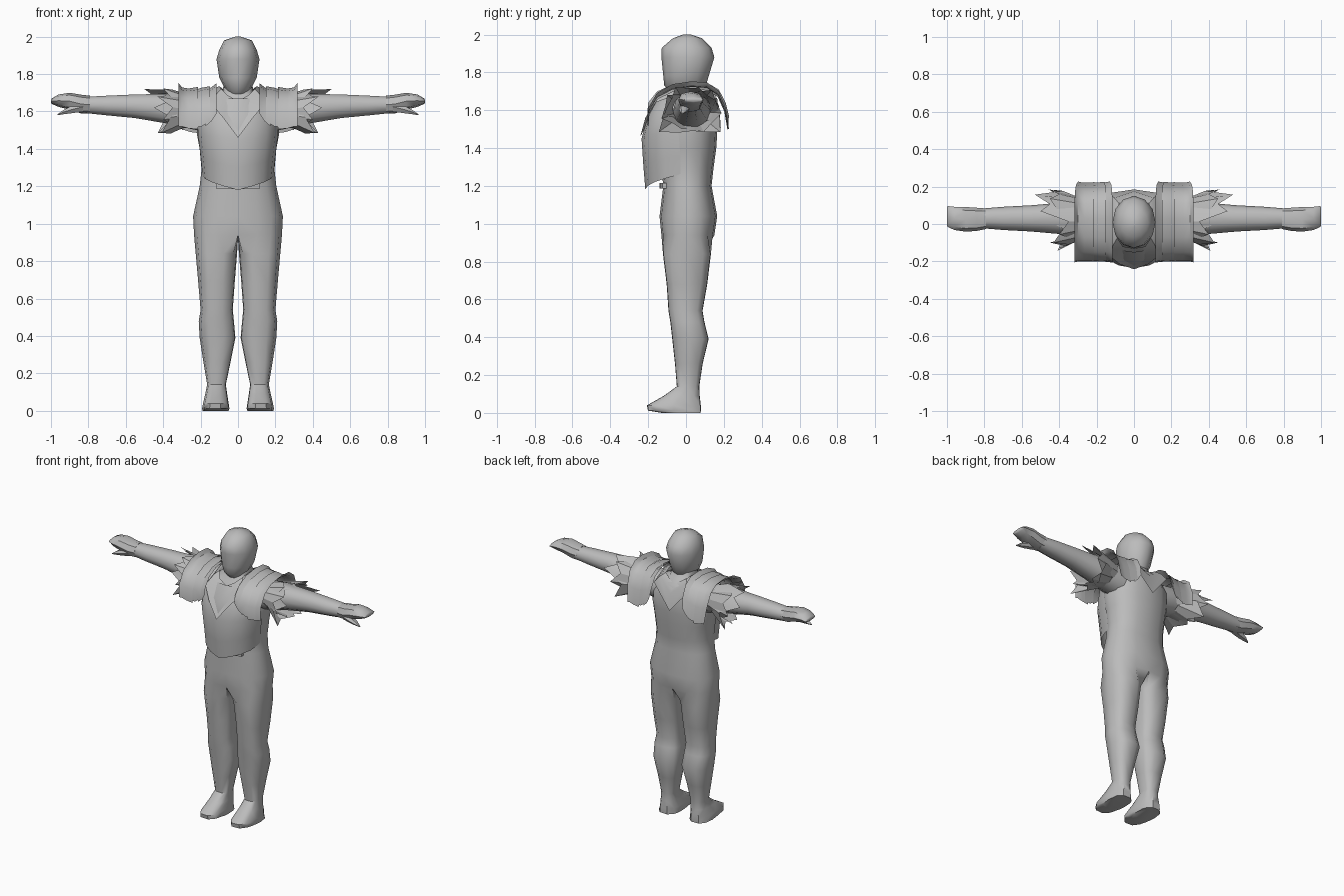
import bpy, bmesh, math
from math import sin, cos, radians, pi

if "Cube" in bpy.data.objects:
    bpy.data.objects.remove(bpy.data.objects["Cube"])

grey = bpy.data.materials.new("plain grey")
grey.diffuse_color = (0.5, 0.5, 0.5, 1)
grey.use_nodes = True
grey.node_tree.nodes["Principled BSDF"].inputs["Base Color"].default_value = grey.diffuse_color


def finish(name, bm, mirror=True, angle=45, clip=True):
    """Turn a bmesh into a mirrored, smooth-shaded object."""
    me = bpy.data.meshes.new(name)
    bmesh.ops.recalc_face_normals(bm, faces=bm.faces)
    bm.to_mesh(me)
    bm.free()
    me.materials.append(grey)
    ob = bpy.data.objects.new(name, me)
    bpy.context.collection.objects.link(ob)
    if mirror:
        m = ob.modifiers.new("mirror", 'MIRROR')
        m.use_clip = clip
        m.use_mirror_merge = clip
        m.merge_threshold = 0.002
    bpy.ops.object.select_all(action='DESELECT')
    bpy.context.view_layer.objects.active = ob
    ob.select_set(True)
    bpy.ops.object.shade_smooth_by_angle(angle=radians(angle))
    return ob


def skin(bm, rows, closed=False, caps=(False, False)):
    """Bridge rows of equal point count; rows may hold points or verts."""
    vs = [[p if isinstance(p, bmesh.types.BMVert) else bm.verts.new(p) for p in r] for r in rows]
    n = len(vs[0])
    for a, b in zip(vs, vs[1:]):
        for i in range(n if closed else n - 1):
            j = (i + 1) % n
            bm.faces.new((a[i], a[j], b[j], b[i]))
    for flag, r in zip(caps, (vs[0], vs[-1])):
        if flag:
            bm.faces.new(r)
    return vs


def power(v, p):
    return math.copysign(abs(v) ** p, v)


# Body: open half rings for the trunk, closed rings for the leg
trunk = [  # z, half width, front y, back y
    (1.75, .075, -.06, .085), (1.70, .085, -.07, .11), (1.67, .15, -.10, .15),
    (1.58, .215, -.14, .17), (1.48, .22, -.15, .165), (1.40, .205, -.14, .16),
    (1.29, .195, -.13, .145), (1.20, .205, -.12, .135), (1.04, .24, -.14, .165),
    (.94, .235, -.13, .15)]
leg = [  # z, inner x, outer x, front y, back y
    (.84, .005, .226, -.125, .135), (.68, .018, .212, -.105, .115), (.54, .028, .20, -.095, .09),
    (.48, .022, .21, -.085, .10), (.39, .014, .205, -.075, .122), (.26, .04, .185, -.06, .09),
    (.14, .065, .165, -.05, .072), (.09, .058, .175, -.12, .075), (.04, .05, .187, -.21, .082),
    (.012, .046, .192, -.205, .082), (.0, .05, .19, -.13, .08)]
bm = bmesh.new()
rows = []
for z, rx, f, b in trunk:
    rows.append([(rx * power(cos(a), .85) if 0 < k < 8 else 0,
                  (f + b) / 2 + (b - f) / 2 * power(sin(a), .85), z)
                 for k in range(9) for a in [-pi / 2 + pi * k / 8]])
vs = skin(bm, rows)
crotch = [bm.verts.new((0, y, .92)) for y in (.09, .01, -.07)]
angles = [radians(-140 + 35 * k) for k in range(9)] + [radians(a) for a in (160, 180, 200)]
legs = [vs[-1] + crotch]
for z, i, o, f, b in leg:
    legs.append([((i + o) / 2 + (o - i) / 2 * power(cos(a), .75),
                  (f + b) / 2 + (b - f) / 2 * power(sin(a), .75), z) for a in angles])
skin(bm, legs, True, (False, True))
finish("body", bm)


def x_loft(name, rings, n=10, p=.9):
    """Limb along x from rings of x, y, z, half depth, half height."""
    bm = bmesh.new()
    skin(bm, [[(x, y + ry * power(cos(2 * pi * k / n), p), z + rz * power(sin(2 * pi * k / n), p))
               for k in range(n)] for x, y, z, ry, rz in rings], True, (True, True))
    return finish(name, bm, clip=False)


# Arms, mitts and thumbs
x_loft("arm", [(.14, .03, 1.58, .10, .10), (.24, .03, 1.595, .10, .095), (.38, .03, 1.615, .085, .083),
               (.55, .03, 1.628, .07, .066), (.70, .03, 1.632, .062, .055), (.82, .03, 1.635, .052, .045)])
x_loft("hand", [(.79, .028, 1.636, .055, .048), (.84, .025, 1.64, .062, .05), (.90, .025, 1.655, .066, .045),
                (.96, .03, 1.658, .062, .033), (.995, .04, 1.655, .056, .015), (1.0, .04, 1.655, .05, .008)], 8)
x_loft("thumb", [(.83, .0, 1.625, .03, .03), (.89, -.01, 1.61, .028, .022),
                 (.93, -.015, 1.598, .02, .014), (.965, -.02, 1.583, .004, .003)], 6)

# Head
bm = bmesh.new()
head = [(1.685, .045, -.07, .06), (1.73, .075, -.115, .105), (1.78, .10, -.12, .12), (1.88, .115, -.13, .15),
        (1.93, .10, -.128, .135), (1.98, .075, -.07, .085), (2.0, .015, -.015, .025)]
skin(bm, [[(rx * cos(pi * k / 6), (f + b) / 2 + (b - f) / 2 * sin(pi * k / 6), z)
           for k in range(12)] for z, rx, f, b in head], True, (True, True))
finish("head", bm, False)

# Breastplate: front shell with a pointed lower hem
plate = [(1.18, .19, -.215, -.03), (1.30, .20, -.225, -.03), (1.45, .215, -.235, -.04),
         (1.58, .205, -.20, -.05), (1.67, .13, -.15, -.04)]
bm = bmesh.new()
rows = []
for j, (z, rx, f, s) in enumerate(plate):
    rows.append([(rx * sin(pi / 2 * t), s + (f - s) * cos(pi / 2 * t) ** .9 if t < 1 else s,
                  z + .08 * t * (1 - j / 4)) for t in (0, .25, .5, .75, 1)])
skin(bm, rows)
finish("breastplate", bm)

# Belt buckle below the breastplate
bm = bmesh.new()
skin(bm, [[(x, y, z) for x, y in ((0, -.14), (.07, -.138), (.115, -.125), (.115, -.06))]
          for z in (1.185, 1.215)])
finish("buckle", bm)

# Collar with a V point at front and back
bm = bmesh.new()
skin(bm, [
    [(0, -.13, 1.655), (.06, -.12, 1.69), (.09, -.075, 1.72), (.10, .02, 1.735), (.08, .11, 1.72), (0, .14, 1.67)],
    [(0, -.175, 1.58), (.065, -.165, 1.635), (.11, -.11, 1.70), (.125, .02, 1.725), (.105, .14, 1.70), (0, .175, 1.62)],
    [(0, -.242, 1.46), (.075, -.215, 1.56), (.14, -.165, 1.64), (.15, .02, 1.705), (.135, .165, 1.66), (0, .185, 1.50)]])
finish("collar", bm, angle=30)

# Shoulder guards: overlapping curved bands arching from front to back
arch = [(-.20, 1.52), (-.195, 1.60), (-.15, 1.67), (-.07, 1.71), (.03, 1.723),
        (.11, 1.718), (.17, 1.68), (.205, 1.60), (.222, 1.50)]
bands = [  # lateral x, lift and front drop for each strip across the band
    [(.115, .028, -.07), (.14, .008, -.03), (.175, -.012, .0)],
    [(.15, .012, -.03), (.195, .004, .0), (.245, -.014, .005)],
    [(.215, .008, .015), (.265, .0, .01), (.30, .006, .0), (.318, .03, .0)]]
for name, band in zip(("inner_shoulder_band", "middle_shoulder_band", "outer_shoulder_band"), bands):
    bm = bmesh.new()
    rows = []
    for x, lift, drop in band:
        row = []
        for k, (y, z) in enumerate(arch):
            t = k / 8
            up = lift * sin(pi * t)
            end = (abs(2 * t - 1)) ** 3
            fan = .02 * end * (x - .2) / .12
            row.append((x - fan * (t > .5), y * (1 + lift * .8), z + up - drop * end))
        rows.append(row)
    skin(bm, rows)
    finish(name, bm, angle=40, clip=False)

# Jagged sleeve flaps flaring out below the shoulder guards
upper = [(20, .53, .135), (72, .50, .125), (125, .40, .15), (175, .45, .13),
         (218, .41, .22), (270, .42, .13), (318, .43, .205)]
lower = [(45, .45, .15), (98, .46, .09), (150, .43, .15), (200, .40, .17), (245, .40, .13), (295, .43, .15), (350, .46, .16)]
for name, tips, base in (("long_sleeve_flaps", upper, .26), ("short_sleeve_flaps", lower, .24)):
    bm = bmesh.new()
    inner, outer = [], []
    for i, (a, x, r) in enumerate(tips):
        b, x2, r2 = tips[(i + 1) % len(tips)]
        mid = (a + (b if b > a else b + 360)) / 2
        for ang, px, pr in ((a, x, r), (mid, min(x, x2) - .05, (r + r2) / 2 - .02)):
            c, s = cos(radians(ang)), sin(radians(ang))
            inner.append((base, .03 + .10 * c, 1.605 + .085 * s))
            outer.append((px, .03 + pr * c, 1.61 + pr * s * .92))
    skin(bm, [inner, outer], True)
    finish(name, bm, angle=20, clip=False)
